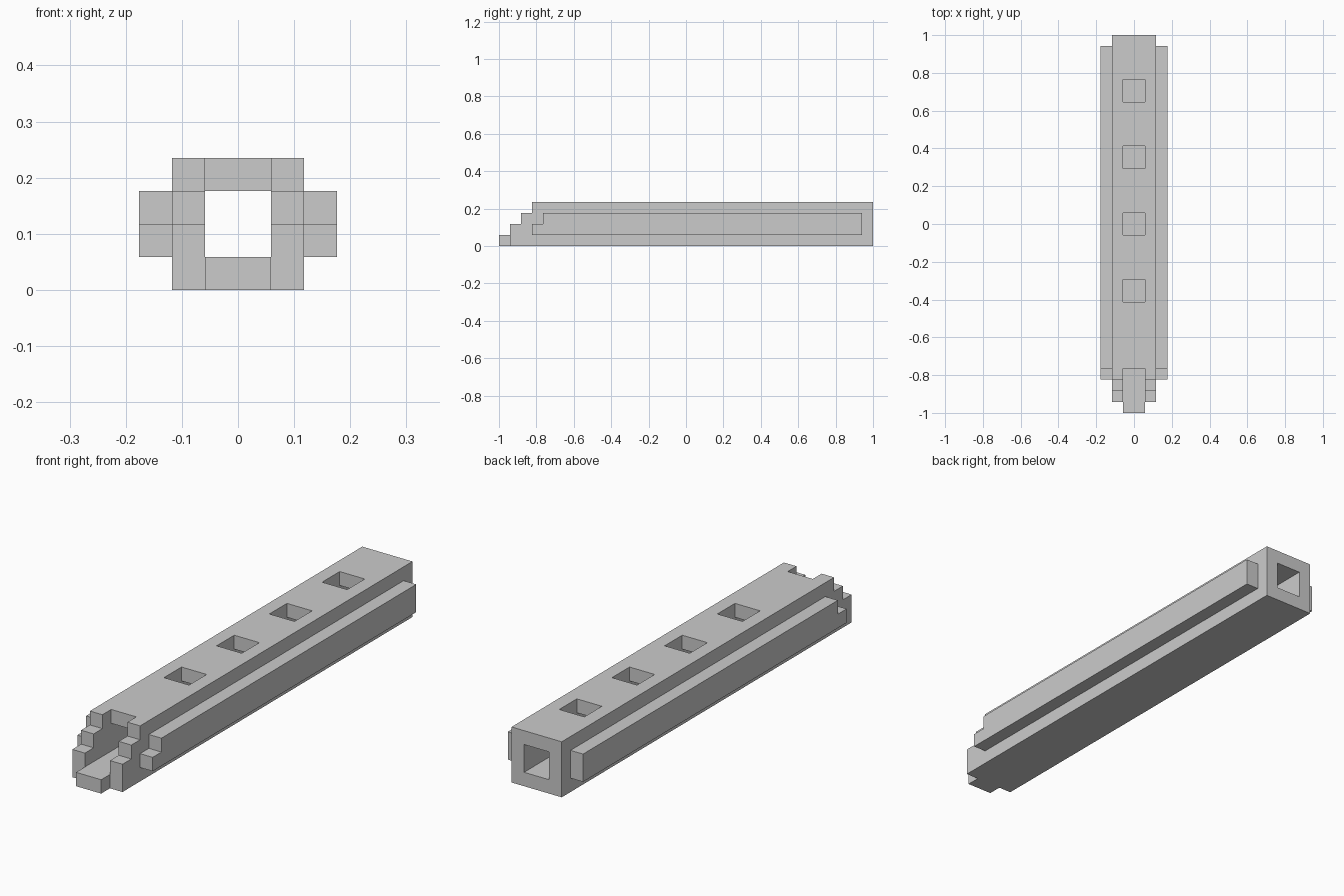
import bpy
import bmesh

if "Cube" in bpy.data.objects:
    bpy.data.objects.remove(bpy.data.objects["Cube"])

U = 1 / 17  # one grid step; the beam is 34 steps long


def prism(name, profile, x0, x1):
    """Extrude a side profile of (y, z) points along x."""
    bm = bmesh.new()
    face = bm.faces.new([bm.verts.new((x0 * U, y * U, z * U)) for y, z in profile])
    ext = bmesh.ops.extrude_face_region(bm, geom=[face])
    verts = [g for g in ext["geom"] if isinstance(g, bmesh.types.BMVert)]
    bmesh.ops.translate(bm, verts=verts, vec=((x1 - x0) * U, 0, 0))
    bmesh.ops.recalc_face_normals(bm, faces=bm.faces)
    mesh = bpy.data.meshes.new(name)
    bm.to_mesh(mesh)
    bm.free()
    obj = bpy.data.objects.new(name, mesh)
    bpy.context.collection.objects.link(obj)
    return obj


def combine(target, other, operation):
    """Apply a boolean and discard the operand."""
    mod = target.modifiers.new(other.name, 'BOOLEAN')
    mod.operation = operation
    mod.solver = 'EXACT'
    mod.object = other
    bpy.context.view_layer.objects.active = target
    bpy.ops.object.modifier_apply(modifier=mod.name)
    bpy.data.objects.remove(other)


# Main beam with the stepped front end
beam = prism("hollow_beam", [(-16, 0), (17, 0), (17, 4), (-14, 4), (-14, 3),
                             (-15, 3), (-15, 2), (-16, 2)], -2, 2)

# Side rails, notched at the front
rail = [(-14, 1), (16, 1), (16, 3), (-13, 3), (-13, 2), (-14, 2)]
for side in (-1, 1):
    combine(beam, prism("side_rail", rail, *sorted((side * 1.5, side * 3))), 'UNION')

# Floor tongue at the front, trimmed to height by the channel
tongue = [(-17, 0), (-15.5, 0), (-15.5, 1.5), (-17, 1.5)]
combine(beam, prism("front_tongue", tongue, -1, 1), 'UNION')

# Inner channel, four top windows and the open front notch in one comb cutter
comb = [(-18, 1), (18, 1), (18, 3)]
for c in (12, 6, 0, -6):
    comb += [(c + 1, 3), (c + 1, 5), (c - 1, 5), (c - 1, 3)]
comb += [(-13, 3), (-13, 5), (-18, 5)]
combine(beam, prism("channel_cutter", comb, -1, 1), 'DIFFERENCE')
